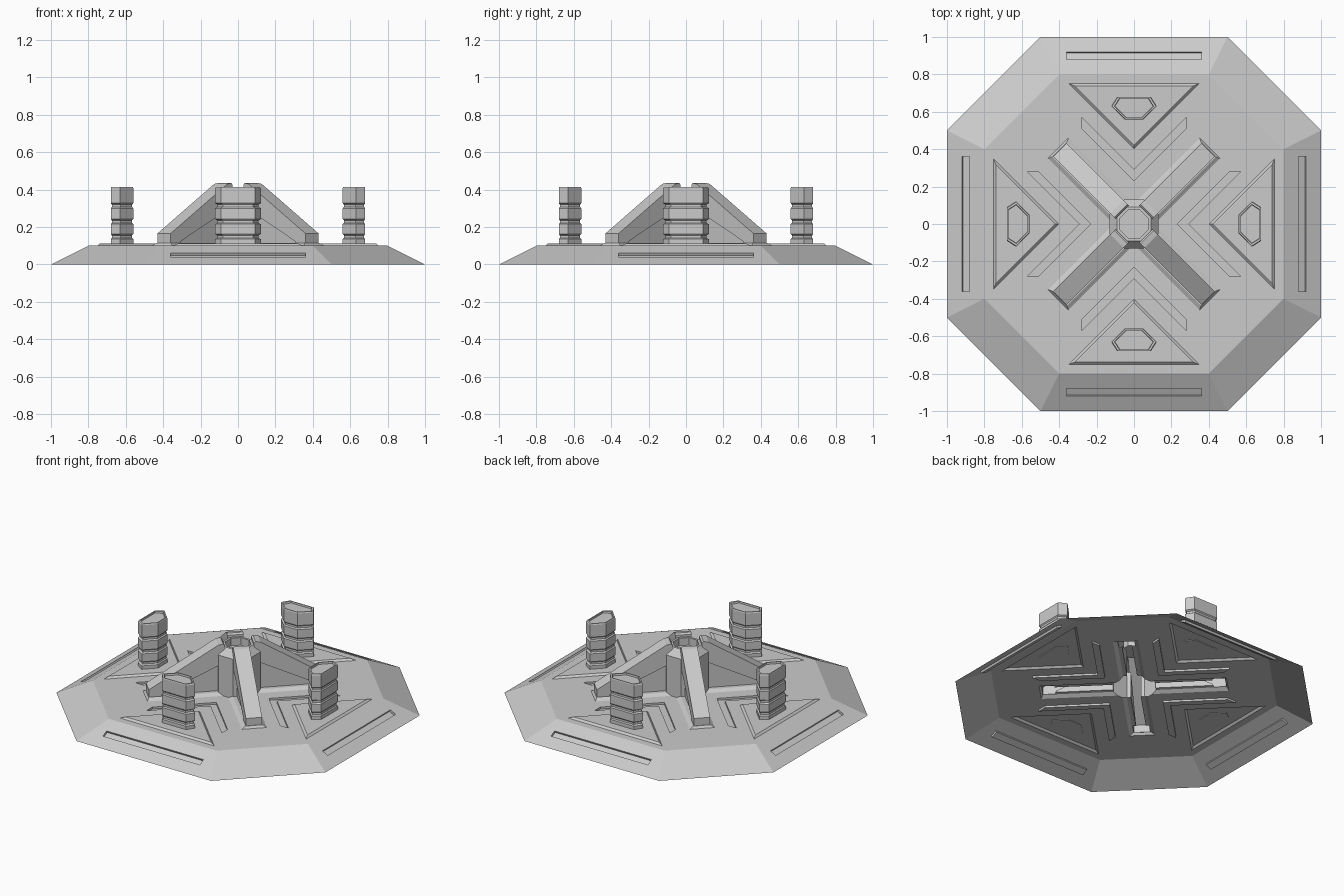
import bpy, bmesh
from math import pi, cos, sin, atan
from mathutils import Matrix, Vector

if "Cube" in bpy.data.objects:
    bpy.data.objects.remove(bpy.data.objects["Cube"])


def loft(name, rings, mat=Matrix()):
    """Closed solid through matching rings of 3D points."""
    bm = bmesh.new()
    vs = [[bm.verts.new(mat @ Vector(p)) for p in r] for r in rings]
    n = len(vs[0])
    for a, b in zip(vs, vs[1:]):
        for i in range(n):
            j = (i + 1) % n
            bm.faces.new((a[i], a[j], b[j], b[i]))
    bm.faces.new(vs[0][::-1])
    bm.faces.new(vs[-1])
    bmesh.ops.recalc_face_normals(bm, faces=bm.faces)
    me = bpy.data.meshes.new(name)
    bm.to_mesh(me)
    bm.free()
    ob = bpy.data.objects.new(name, me)
    bpy.context.collection.objects.link(ob)
    return ob


def at(pts, z):
    return [(x, y, z) for x, y in pts]


def scaled(pts, s, c):
    return [(c[0] + (x - c[0]) * s, c[1] + (y - c[1]) * s) for x, y in pts]


def octagon(apothem):
    r = apothem / cos(pi / 8)
    return [(r * cos(pi / 8 + i * pi / 4), r * sin(pi / 8 + i * pi / 4)) for i in range(8)]


def turn(i, offset=0):
    return Matrix.Rotation(i * pi / 2 + offset, 4, 'Z')


def fin_slab(name, profile, half, mat):
    return loft(name, [[(r, s * half, z) for r, z in profile] for s in (-1, 1)], mat)


# Base: bevelled octagon
foot = [(1, -.5), (1, .5), (.5, 1), (-.5, 1), (-1, .5), (-1, -.5), (-.5, -1), (.5, -1)]
base = loft("base_platform", [at(foot, 0), at(scaled(foot, .8, (0, 0)), .1)])
adds, cuts = [], []

# Outlines on the +y side, repeated four times
tri = [(-.35, .752), (0, .402), (.35, .752)]
hexa = [(-.09, .68), (-.122, .63), (-.05, .56), (.05, .56), (.122, .63), (.09, .68)]
chevron = [(-.28, .57), (-.28, .51), (0, .23), (.28, .51), (.28, .57), (0, .29)]
hc, tc = (0, .625), (0, .607)
beam = [(.09, .31), (.09, .425), (.1, .435), (.13, .43), (.56, .165), (.56, .06), (.5, .06), (.48, .125)]
web = [(.05, .06), (.05, .36), (.14, .36), (.53, .11), (.53, .06)]
fin_foot = [(.09, -.0775), (.573, -.0775), (.573, .0775), (.09, .0775)]
fin_top = [(.09, -.055), (.562, -.055), (.562, .055), (.09, .055)]

for i in range(4):
    m, d = turn(i), turn(i, pi / 4)
    # Raised triangular pads and post seats
    adds.append(loft("pad", [at(tri, .05), at(tri, .1), at(scaled(tri, .91, tc), .112)], m))
    adds.append(loft("seat", [at(scaled(hexa, .85, hc), z) for z in (.06, .125)], m))
    # Diagonal buttresses: foot, thin web and sloping beam
    adds.append(loft("fin_pad", [at(fin_foot, .055), at(fin_foot, .1), at(fin_top, .115)], d))
    adds.append(fin_slab("web", web, .03, d))
    adds.append(fin_slab("beam", beam, .05, d))
    # Sunken chevrons and rim slots
    cuts.append(loft("chevron_cutter", [at(chevron, .087), at(chevron, .2)], m))
    slot = [(-.36, -.022), (.36, -.022), (.36, .022), (-.36, .022)]
    tilt = m @ Matrix.Translation((0, .9, .05)) @ Matrix.Rotation(-atan(.5), 4, 'X')
    cuts.append(loft("slot_cutter", [at(slot, -.014), at(slot, .05)], tilt))
    # Grooved posts
    steps = [(1, .108), (1, .135), (.9, .142), (.9, .155), (1, .162), (1, .215), (.9, .222), (.9, .235),
             (1, .242), (1, .3), (.9, .307), (.9, .32), (1, .327), (1, .408), (.96, .415),
             (.86, .415), (.84, .403)]
    loft("post_%d" % (i + 1), [at(scaled(hexa, s, hc), z) for s, z in steps], m)

# Central hub with open socket
adds.append(loft("hub", [at(octagon(.13), .045), at(octagon(.13), .365), at(octagon(.09), .41)]))
cuts.append(loft("socket_cutter", [at(octagon(.075), .36), at(octagon(.075), .6)]))

# Merge everything into one skin
for op, parts in (('UNION', adds), ('DIFFERENCE', cuts)):
    for p in parts:
        p.hide_render = True
        mod = base.modifiers.new("merge", 'BOOLEAN')
        mod.operation, mod.solver, mod.object = op, 'EXACT', p
dg = bpy.context.evaluated_depsgraph_get()
mesh = bpy.data.meshes.new_from_object(base.evaluated_get(dg))
base.modifiers.clear()
base.data = mesh
for p in adds + cuts:
    bpy.data.objects.remove(p)

# Open underside
bm = bmesh.new()
bm.from_mesh(mesh)
under = [f for f in bm.faces if all(v.co.z < .001 for v in f.verts)]
bmesh.ops.delete(bm, geom=under, context='FACES')
bm.to_mesh(mesh)
bm.free()
